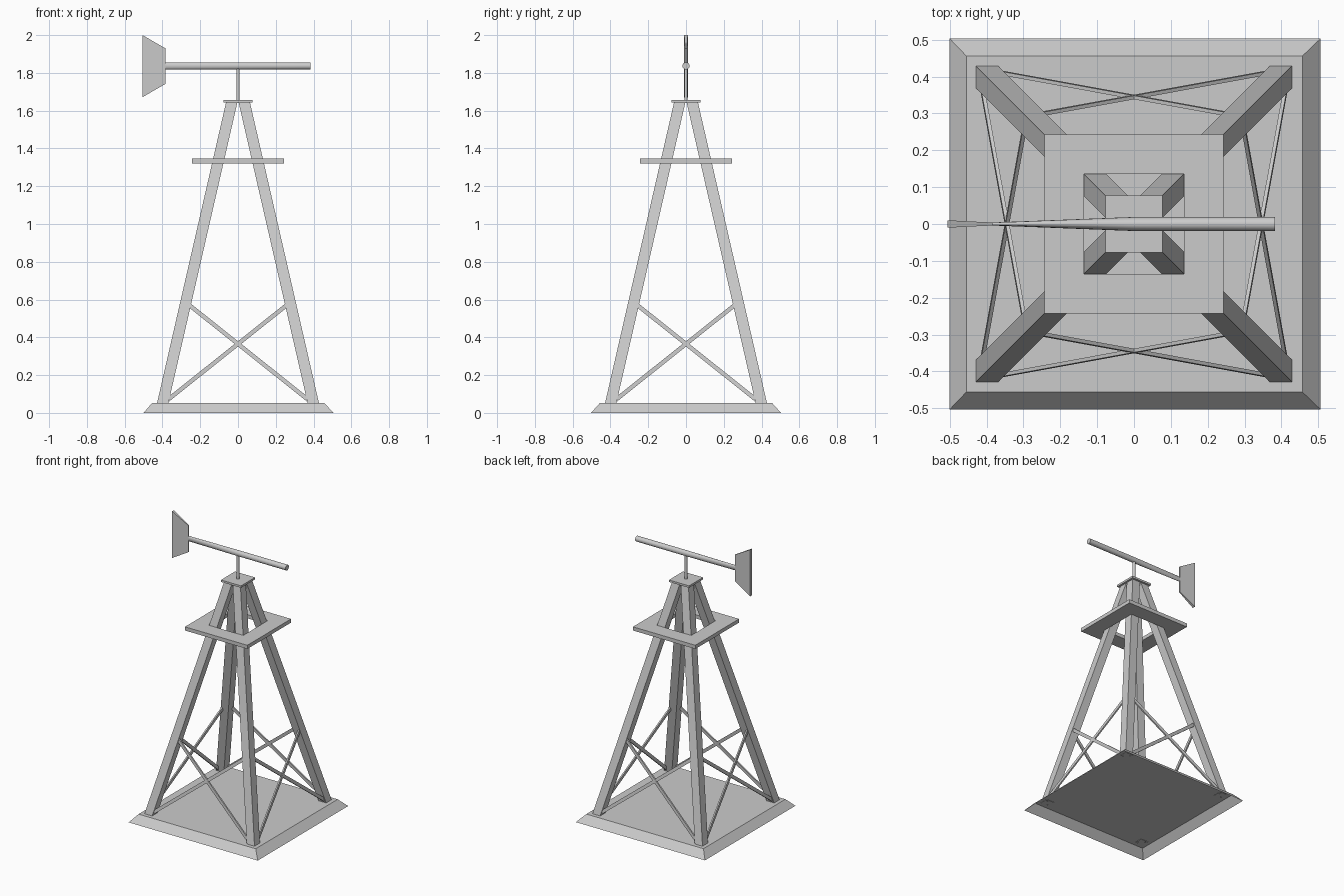
import bpy, bmesh, math
from mathutils import Vector

if "Cube" in bpy.data.objects:
    bpy.data.objects.remove(bpy.data.objects["Cube"])


def loft(name, rings, start_cap=True, end_cap=True, loop=False):
    """Skin a list of equal-length point rings."""
    bm = bmesh.new()
    vs = [[bm.verts.new(p) for p in r] for r in rings]
    n = len(vs[0])
    for k in range(len(vs) if loop else len(vs) - 1):
        a, b = vs[k], vs[(k + 1) % len(vs)]
        for i in range(n):
            j = (i + 1) % n
            bm.faces.new((a[i], a[j], b[j], b[i]))
    if start_cap and not loop:
        bm.faces.new(vs[0][::-1])
    if end_cap and not loop:
        bm.faces.new(vs[-1])
    bmesh.ops.recalc_face_normals(bm, faces=bm.faces[:])
    me = bpy.data.meshes.new(name)
    bm.to_mesh(me)
    bm.free()
    ob = bpy.data.objects.new(name, me)
    bpy.context.collection.objects.link(ob)
    return ob


def square(h, z, cx=0, cy=0):
    return [(cx + sx * h, cy + sy * h, z)
            for sx, sy in ((-1, -1), (1, -1), (1, 1), (-1, 1))]


def smooth(ob, angle=40):
    bpy.ops.object.select_all(action='DESELECT')
    ob.select_set(True)
    bpy.context.view_layer.objects.active = ob
    bpy.ops.object.shade_smooth_by_angle(angle=math.radians(angle))


# Sloped base shell, open underneath
loft("base", [square(0.503, 0, 0.003), square(0.456, 0.052, 0.001)], start_cap=False)

# Four leaning legs, cut level at both ends
Z0, Z1 = 0.05, 1.645
for sx, sy, side in ((-1, -1, "front_left"), (1, -1, "front_right"),
                     (1, 1, "back_right"), (-1, 1, "back_left")):
    loft(side + "_leg", [square(0.03, Z0, sx * 0.399, sy * 0.399),
                         square(0.03, Z1, sx * 0.033, sy * 0.033)])

# Crossed braces on each side
def brace_depth(z):
    return 0.416 - 0.2286 * (z - 0.053)


for k, side in enumerate(("front", "right", "back", "left")):
    for s in (-1, 1):
        a = Vector((s * 0.388, -brace_depth(0.056), 0.056))
        b = Vector((-s * 0.272, -brace_depth(0.582), 0.582))
        d = (b - a).normalized()
        v = d.cross(Vector((0, 1, 0))).normalized()
        u = d.cross(v)
        ring = [u * i * 0.005 + v * j * 0.011
                for i, j in ((-1, -1), (1, -1), (1, 1), (-1, 1))]
        ob = loft(side + "_brace", [[p + o for o in ring] for p in (a, b)])
        ob.rotation_euler.z = k * math.pi / 2

# Platform ring round the legs, and the cap plate
loft("platform", [square(0.243, 1.320), square(0.243, 1.346),
                  square(0.136, 1.346), square(0.136, 1.320)], loop=True)
loft("cap_plate", [square(0.078, 1.643), square(0.078, 1.657)])

# Upright pivot
N = 16
circle = [(math.cos(2 * math.pi * i / N), math.sin(2 * math.pi * i / N)) for i in range(N)]
smooth(loft("pivot_post", [[(0.009 * c, 0.009 * s, z) for c, s in circle]
                           for z in (1.655, 1.83)]))

# Boom: round at the front, flattened towards the tail
smooth(loft("boom", [[(x, w * c, 1.837 + 0.019 * s) for c, s in circle]
                     for x, w in ((0.383, 0.019), (0.0, 0.019), (-0.386, 0.004))]))

# Tail vane, thicker at its outer edge
loft("tail_vane", [[(x, -t, lo), (x, t, lo), (x, t, hi), (x, -t, hi)]
                   for x, t, lo, hi in ((-0.384, 0.004, 1.742, 1.930),
                                        (-0.506, 0.010, 1.671, 2.0))])
